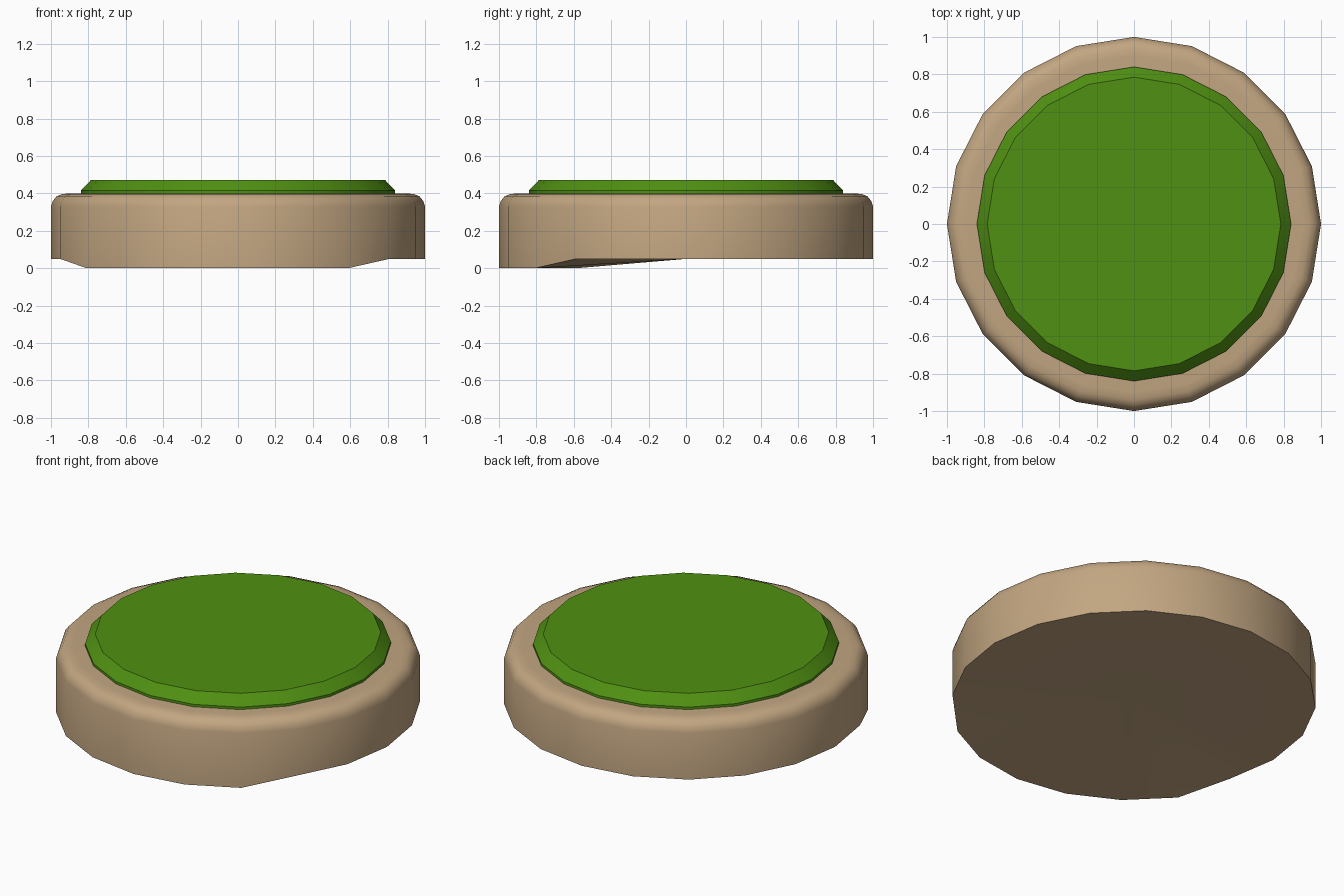
import bpy, bmesh, math

if "Cube" in bpy.data.objects:
    bpy.data.objects.remove(bpy.data.objects["Cube"])

SIDES = 20


def material(name, rgb):
    m = bpy.data.materials.new(name)
    m.diffuse_color = (*rgb, 1)
    m.use_nodes = True
    m.node_tree.nodes["Principled BSDF"].inputs["Base Color"].default_value = m.diffuse_color
    return m


def turned_disc(name, profile, mat, edit=None):
    """Closed disc turned from (radius, z) points, listed bottom to top."""
    bm = bmesh.new()
    rings = [[bm.verts.new((r * math.cos(math.tau * i / SIDES),
                            r * math.sin(math.tau * i / SIDES), z))
              for i in range(SIDES)] for r, z in profile]
    for a, b in zip(rings, rings[1:]):
        for i in range(SIDES):
            j = (i + 1) % SIDES
            bm.faces.new((a[i], a[j], b[j], b[i]))
    bm.faces.new(rings[-1])
    # underside is a fan around a centre point
    centre = bm.verts.new((0, 0, profile[0][1]))
    for i in range(SIDES):
        bm.faces.new((centre, rings[0][(i + 1) % SIDES], rings[0][i]))
    if edit:
        edit(rings)
    bmesh.ops.recalc_face_normals(bm, faces=bm.faces)
    mesh = bpy.data.meshes.new(name)
    bm.to_mesh(mesh)
    bm.free()
    mesh.materials.append(mat)
    ob = bpy.data.objects.new(name, mesh)
    bpy.context.collection.objects.link(ob)
    bpy.ops.object.select_all(action='DESELECT')
    ob.select_set(True)
    bpy.context.view_layer.objects.active = ob
    bpy.ops.object.shade_smooth_by_angle(angle=math.radians(30))
    return ob


def drop_front_edge(rings):
    # the front stretch of the bottom rim sags to the ground
    for i in range(12, 18):
        rings[0][i].co.z = 0


# rounded earth base
turned_disc("earth_base",
            [(1, 0.05), (1, 0.33), (0.99, 0.36), (0.97, 0.385), (0.94, 0.397), (0.90, 0.40)],
            material("earth", (0.54, 0.38, 0.22)), drop_front_edge)

# chamfered grass cap
turned_disc("grass_cap",
            [(0.84, 0.40), (0.84, 0.415), (0.785, 0.473)],
            material("grass", (0.08, 0.28, 0.006)))
